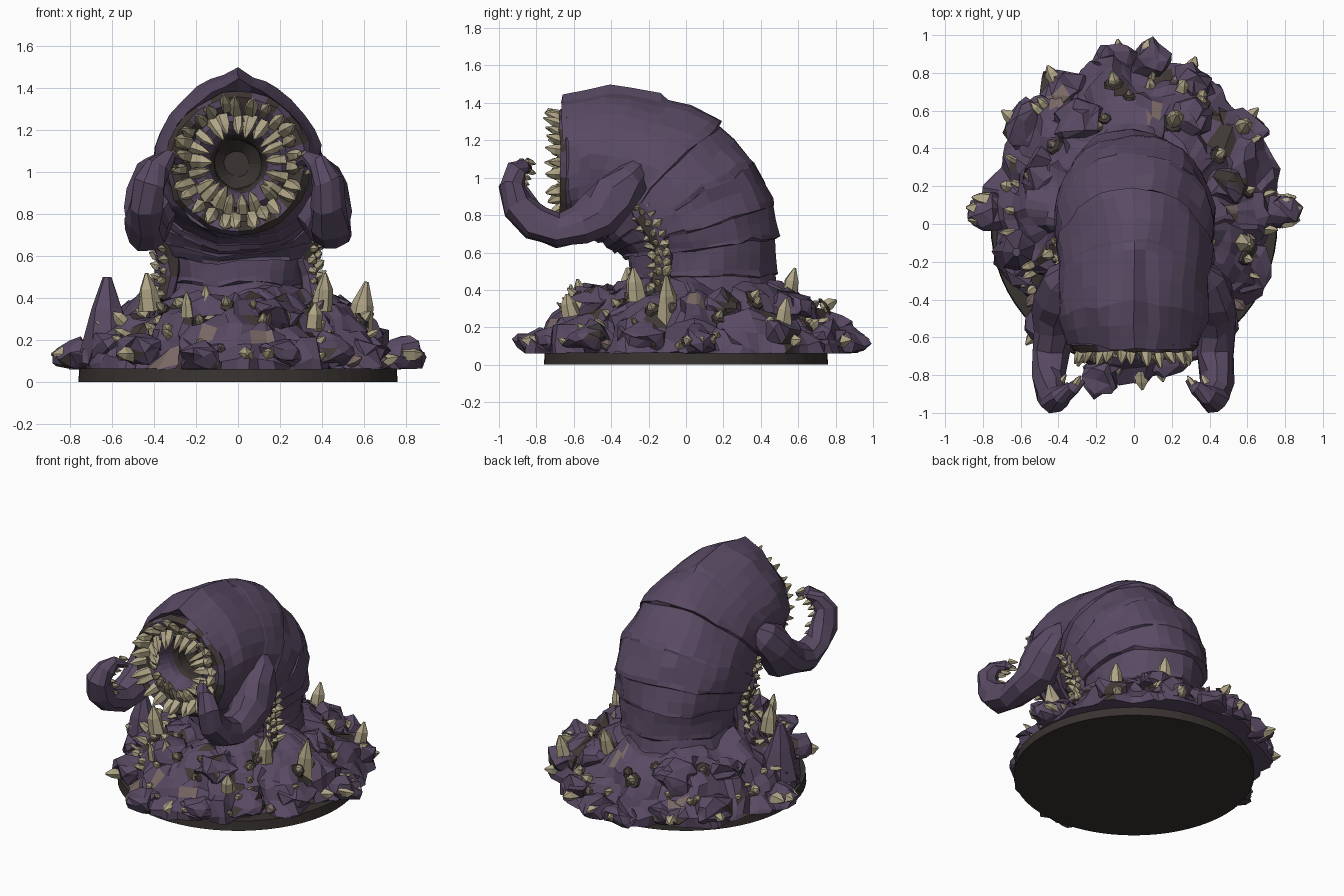
import bpy, bmesh, math, random
from mathutils import Vector, noise

if "Cube" in bpy.data.objects:
    bpy.data.objects.remove(bpy.data.objects["Cube"])

rng = random.Random(4)
V = Vector


def mat(name, c):
    m = bpy.data.materials.new(name)
    m.diffuse_color = (*c, 1)
    m.use_nodes = True
    m.node_tree.nodes["Principled BSDF"].inputs["Base Color"].default_value = m.diffuse_color
    return m


PURPLE = mat("purple hide", (0.100, 0.069, 0.126))
CREAM = mat("bone cream", (0.43, 0.375, 0.24))
BROWN = mat("dark brown", (0.050, 0.040, 0.036))
PINK = mat("dusty flesh", (0.20, 0.145, 0.135))
BASE = mat("base brown", (0.040, 0.033, 0.030))
ALL = [PURPLE, CREAM, BROWN, PINK, BASE]


def finish(name, bm, mats=ALL):
    bmesh.ops.recalc_face_normals(bm, faces=bm.faces)
    me = bpy.data.meshes.new(name)
    bm.to_mesh(me)
    bm.free()
    for m in mats:
        me.materials.append(m)
    ob = bpy.data.objects.new(name, me)
    bpy.context.collection.objects.link(ob)
    return ob


def loft(bm, rings, rule=None):
    """Skin closed rings of equal count; rule(ring, centre) picks the colour."""
    vs = [[bm.verts.new(p) for p in r] for r in rings]
    n = len(vs[0])
    for i in range(len(vs) - 1):
        for j in range(n):
            k = (j + 1) % n
            f = bm.faces.new((vs[i][j], vs[i][k], vs[i + 1][k], vs[i + 1][j]))
            if rule:
                f.material_index = rule(i, f.calc_center_median())
    bm.faces.new(vs[0])
    f = bm.faces.new(vs[-1])
    if rule:
        f.material_index = rule(len(vs) - 1, f.calc_center_median())


def rough(p, amp, freq):
    return p + noise.noise_vector(p * freq) * amp


def tooth(bm, base, d, length, rad, mi=1, n=5, mid=0.82):
    """Chunky faceted spike."""
    d = d.normalized()
    u = d.orthogonal().normalized()
    w = d.cross(u)
    a0 = rng.random() * 6
    prev = None
    for h, r in ((-0.2, 1), (0.5, mid), (1, 0.15)):
        ring = []
        for k in range(n):
            a = a0 + k * math.tau / n
            q = r * rad * rng.uniform(0.8, 1.2)
            ring.append(bm.verts.new(base + d * h * length + (u * math.cos(a) + w * math.sin(a)) * q))
        if prev:
            for k in range(n):
                bm.faces.new((prev[k], prev[(k + 1) % n], ring[(k + 1) % n], ring[k])).material_index = mi
        prev = ring
    bm.faces.new(prev).material_index = mi


def tube(bm, path, n=9, amp=0.02, rule=None):
    """Sweep (x, y, z, radius) points."""
    rings = []
    for i, p in enumerate(path):
        t = (V(path[min(i + 1, len(path) - 1)][:3]) - V(path[max(i - 1, 0)][:3])).normalized()
        u = t.cross(V((1, 0, 0))).normalized()
        w = t.cross(u)
        rings.append([rough(V(p[:3]) + (u * math.cos(k * math.tau / n) + w * math.sin(k * math.tau / n)) * p[3], amp, 9)
                      for k in range(n)])
    loft(bm, rings, rule)


# ---- round base
bm = bmesh.new()
bmesh.ops.create_cone(bm, cap_ends=True, segments=64, radius1=0.76, radius2=0.755, depth=0.065)
bmesh.ops.translate(bm, verts=bm.verts, vec=(0, 0, 0.0325))
finish("round_base", bm, [BASE])

# ---- craggy mound
RAD = [0.76, 0.84, 0.88, 0.84, 0.76, 0.69, 0.83, 0.69]   # radius every 45 degrees
PROF = [(0.06, 1.0), (0.1, 1.0), (0.16, 0.94), (0.21, 0.89), (0.26, 0.83), (0.31, 0.75),
        (0.35, 0.68), (0.385, 0.61), (0.415, 0.53), (0.435, 0.44), (0.45, 0.36)]


def mound(a, t):
    s = (a % math.tau) / (math.tau / 8)
    f = s - int(s)
    f = f * f * (3 - 2 * f)
    R = RAD[int(s) % 8] * (1 - f) + RAD[(int(s) + 1) % 8] * f
    i = min(int(t), len(PROF) - 2)
    z, q = [PROF[i][k] + (PROF[i + 1][k] - PROF[i][k]) * (t - i) for k in (0, 1)]
    p = V((R * q * math.cos(a), R * q * math.sin(a), z))
    lobes = 0.03 * math.sin(a * 11 + 1) * (1 - t / 10)
    p += V((math.cos(a), math.sin(a), 0)) * lobes
    p += noise.noise_vector(p * 5) * 0.07 + noise.noise_vector(p * 12) * 0.05
    p.z = max(p.z, 0.06) if t > 0 else 0.06
    return p


def blotch(i, c):
    v = noise.noise(c * 7 + V((3, 1, 7)))
    return 2 if v > 0.40 else 3 if v < -0.56 else 0


bm = bmesh.new()
N = 84
loft(bm, [[mound(j * math.tau / N, t) for j in range(N)] for t in range(len(PROF))], blotch)
finish("mound", bm)

# ---- rocky lumps half sunk in the mound
bm = bmesh.new()
lumps = [(0.77, 0.07, 0.12, 0.09), (-0.77, 0.07, 0.12, 0.09), (-0.17, -0.80, 0.12, 0.085), (0.08, 0.86, 0.12, 0.09),
         (-0.1, 0.87, 0.12, 0.085), (0.55, 0.5, 0.18, 0.11), (-0.57, 0.52, 0.15, 0.11), (-0.37, 0.72, 0.13, 0.1),
         (0.31, 0.72, 0.15, 0.1), (0.60, -0.25, 0.15, 0.11), (-0.62, -0.2, 0.15, 0.11), (0.44, -0.52, 0.14, 0.1),
         (-0.45, -0.52, 0.15, 0.1), (0.2, -0.72, 0.14, 0.085), (0.48, 0.2, 0.31, 0.1), (-0.48, 0.25, 0.30, 0.11),
         (-0.15, -0.5, 0.33, 0.11), (0.18, -0.5, 0.32, 0.11), (-0.3, 0.55, 0.31, 0.1), (0.3, 0.56, 0.31, 0.1)]
for x, y, z, r in lumps:
    res = bmesh.ops.create_icosphere(bm, subdivisions=2, radius=r)
    for v in res["verts"]:
        p = V((v.co.x * 1.15, v.co.y * 1.15, v.co.z * 0.85)) + V((x, y, z))
        v.co = p + noise.noise_vector(p * 9) * r * 0.6 + noise.noise_vector(p * 23) * r * 0.35
        v.co.z = max(v.co.z, 0.062)
for f in bm.faces:
    f.material_index = blotch(0, f.calc_center_median())
# purple horn at the side
tooth(bm, V((-0.62, -0.15, 0.2)), V((0, 0, 1)), 0.30, 0.14, 0, 7, 0.62)
finish("mound_lumps", bm)

# ---- spikes on the mound
bm = bmesh.new()
big = [(0.58, -0.1, 0.26, 0.22, 0.06), (0.40, -0.27, 0.37, 0.15, 0.055), (-0.42, -0.3, 0.37, 0.15, 0.055),
       (-0.15, -0.56, 0.33, 0.13, 0.045), (-0.24, -0.6, 0.33, 0.1, 0.035), (0.22, 0.56, 0.38, 0.14, 0.05),
       (0.58, 0.52, 0.24, 0.12, 0.045), (0.36, -0.62, 0.28, 0.1, 0.045)]
for x, y, z, l, r in big:
    tooth(bm, V((x, y, z)), V((x * 0.25, y * 0.3, 1)), l, r, 1, 6)
for x, y in ((0.8, 0.02), (0.81, 0.08), (0.78, 0.13), (-0.8, 0.02), (-0.81, 0.08), (-0.78, 0.13), (-0.08, 0.9),
             (0.07, 0.9), (-0.42, 0.77), (0.3, 0.81), (0.6, 0.56), (-0.64, 0.55), (0.04, -0.8), (-0.52, -0.58)):
    tooth(bm, V((x, y, 0.13)), V((x, y, 0.04)), 0.08, 0.04)
for i in range(84):
    a = rng.random() * math.tau
    t = rng.uniform(1.2, 4.5) if i % 3 else rng.uniform(4, 7)
    p = mound(a, t)
    if p.z < 0.1:
        p.z = 0.1
    d = V((math.cos(a), math.sin(a), rng.uniform(0, 0.5) + t * 0.1))
    rad = rng.uniform(0.018, 0.036)
    tooth(bm, p, d, rng.uniform(0.035, 0.075), rad, 1 if rng.random() < 0.7 else 3)
    if i % 3 == 0:
        tooth(bm, p, d, 0.02, rad * 1.6, 2, 7, 0.9)      # dark socket
finish("mound_spikes", bm)

# ---- segmented worm body: (back y, back z, front y, front z, half width)
KEY = [(0.52, 0.30, -0.34, 0.30, 0.40), (0.46, 0.50, -0.29, 0.48, 0.345), (0.475, 0.69, -0.31, 0.58, 0.375),
       (0.455, 0.86, -0.37, 0.62, 0.40), (0.36, 1.09, -0.42, 0.64, 0.41), (0.16, 1.31, -0.46, 0.67, 0.405),
       (-0.10, 1.42, -0.52, 0.69, 0.40), (-0.42, 1.475, -0.58, 0.70, 0.39), (-0.66, 1.41, -0.62, 0.70, 0.345)]
FLARE = [1, 1.015, 1.04, 1.035, 1.015, 1.035]            # overhang of each plate's lower edge
NS = 30
MZ = 1.04                                                # mouth centre height


def body_ring(t, sc):
    i = min(int(t), len(KEY) - 2)
    b = [KEY[i][k] + (KEY[i + 1][k] - KEY[i][k]) * (t - i) for k in range(5)]
    back, front = V((0, b[0], b[1])), V((0, b[2], b[3]))
    c, h = (back + front) / 2, (back - front) / 2
    pinch = 0.28 * min(max((t - 4) / 2, 0), 1)           # hood narrows to a ridge
    ring = []
    for j in range(NS):
        a = j * math.tau / NS
        ca, sa = math.cos(a), math.sin(a)
        cx = math.copysign(abs(sa) ** 0.9, sa) * (1 - pinch * max(ca, 0) ** 2)
        p = c + (h * ca + V((b[4] * cx, 0, 0))) * sc
        ring.append(rough(p, 0.025, 6) + V((0, 0, 0.03 if j == 0 and t > 6 else 0)))
    return ring


rings = []
for k in range(6):                                       # overlapping plates
    if k:
        rings.append([rough(p, 0.02, 9) for p in body_ring(k - 0.06, FLARE[k])])
    for q in (0.08, 0.5, 0.9):
        rings.append(body_ring(k + q, FLARE[k] + (1 - FLARE[min(k + 1, 5)]) * q * 0.9))
rings += [body_ring(t, 1.0) for t in (5.94, 6.1, 6.6, 7, 7.5, 8)]
hide = len(rings)
MOUTH = [(0.33, -0.60), (0.345, -0.64), (0.32, -0.675), (0.28, -0.665), (0.235, -0.62), (0.21, -0.65),
         (0.17, -0.62), (0.14, -0.57), (0.135, -0.53), (0.12, -0.50), (0.115, -0.43), (0.06, -0.38)]
for r, y in MOUTH:
    rings.append([rough(V((r * math.sin(j * math.tau / NS), y, MZ + r * math.cos(j * math.tau / NS))), 0.015, 12)
                  for j in range(NS)])


def body_rule(i, c):
    m = i - hide
    if m >= 8:
        return 4
    if 1 <= m <= 3:
        return 2 if noise.noise(c * 9) > -0.1 else 0
    return 0


bm = bmesh.new()
loft(bm, rings, body_rule)
finish("worm_body", bm)

# ---- rings of teeth in the mouth
bm = bmesh.new()
for r, n, y, out, l, w in ((0.27, 26, -0.66, 0.55, 0.1, 0.036), (0.21, 21, -0.64, -0.75, 0.1, 0.033)):
    for k in range(n):
        a = (k + rng.uniform(-0.25, 0.25)) * math.tau / n
        d = V((math.sin(a), 0, math.cos(a)))
        tooth(bm, V((0, y, MZ)) + d * (r + rng.uniform(-0.012, 0.012)), d * (out + rng.uniform(-0.2, 0.2))
              + V((0, -1, 0)) * (1 if out > 0 else 0.6), l * rng.uniform(0.8, 1.1), w * rng.uniform(0.8, 1.1))
finish("mouth_teeth", bm)

# ---- curled pincers and ragged side gills, both sides
ARM = [(0.33, -0.25, 1.05, 0.06), (0.375, -0.30, 0.99, 0.105), (0.40, -0.38, 0.90, 0.135), (0.415, -0.46, 0.80, 0.13),
       (0.43, -0.56, 0.745, 0.11), (0.435, -0.68, 0.72, 0.095), (0.44, -0.81, 0.76, 0.09), (0.435, -0.895, 0.85, 0.085),
       (0.42, -0.93, 0.95, 0.072), (0.38, -0.91, 1.03, 0.058), (0.33, -0.87, 1.06, 0.036), (0.29, -0.83, 1.04, 0.012)]
GILL = [(0.30, -0.28, 0.87, 0.045), (0.34, -0.22, 0.80, 0.06), (0.345, -0.16, 0.70, 0.06),
        (0.33, -0.13, 0.60, 0.055), (0.335, -0.13, 0.50, 0.05), (0.36, -0.14, 0.38, 0.055)]
for s, side in ((1, "right"), (-1, "left")):
    bm = bmesh.new()
    tube(bm, [(s * x, y, z, r) for x, y, z, r in ARM], 9, 0.03)
    finish("pincer_" + side, bm)
    bm = bmesh.new()
    tube(bm, [(s * x, y, z, r) for x, y, z, r in GILL], 8, 0.035, lambda i, c: 2 if noise.noise(c * 14) > 0.1 else 0)
    finish("side_gill_" + side, bm)
    bm = bmesh.new()
    for x, y, z, r in ARM[7:11]:                         # teeth inside the pincer curl
        for q in (-0.025, 0.025):
            tooth(bm, V((s * (x - r * 0.6), y + r * 0.7, z + q)), V((-s * 0.6, 1, -0.3)), 0.05, 0.018)
    for i in range(len(GILL) - 1):                       # teeth along the gill
        for q in (0.1, 0.6):
            p = V(GILL[i][:3]).lerp(V(GILL[i + 1][:3]), q)
            for d in (V((1, -0.4, 0.3)), V((0.5, -1, -0.2)), V((0.8, 0.5, 0.2))):
                b = p + d.normalized() * 0.04
                tooth(bm, V((s * b.x, b.y, b.z)), V((s * d.x, d.y, d.z + rng.uniform(-0.4, 0.4))),
                      rng.uniform(0.035, 0.07), rng.uniform(0.018, 0.032))
    finish("side_teeth_" + side, bm)
